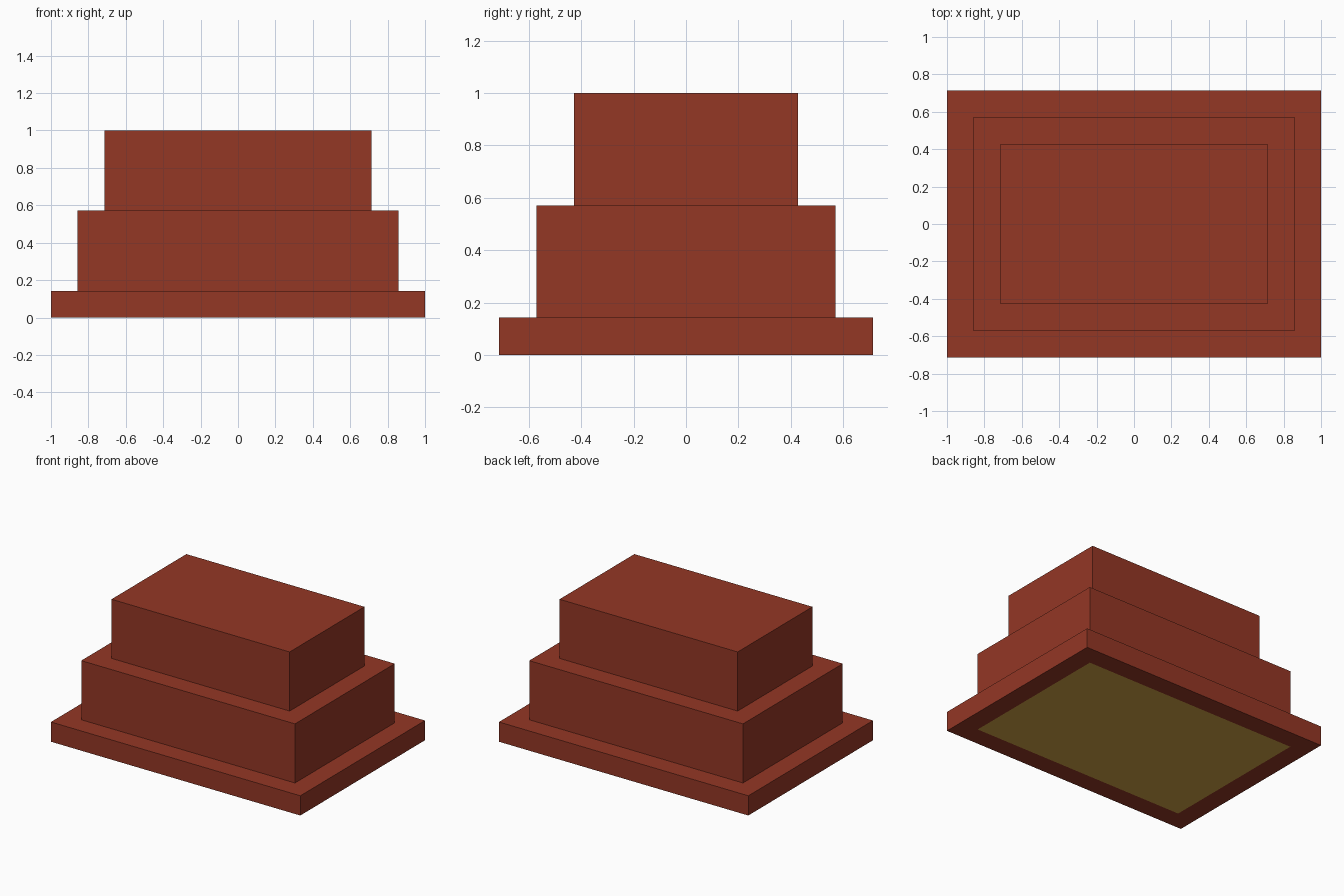
import bpy, bmesh

if "Cube" in bpy.data.objects:
    bpy.data.objects.remove(bpy.data.objects["Cube"])


def material(name, rgb):
    m = bpy.data.materials.new(name)
    m.diffuse_color = (*rgb, 1.0)
    m.use_nodes = True
    m.node_tree.nodes["Principled BSDF"].inputs["Base Color"].default_value = m.diffuse_color
    return m


brick_red = material("brick red", (0.296, 0.038, 0.0185))
gold = material("gold", (0.64, 0.37, 0.058))


def tier(name, size_x, size_y, z0, z1, underside_rim=None):
    bm = bmesh.new()
    bmesh.ops.create_cube(bm, size=1.0)
    for v in bm.verts:
        v.co.x *= size_x
        v.co.y *= size_y
        v.co.z = z1 if v.co.z > 0 else z0
    bm.normal_update()
    # Gold panel inset into the underside
    if underside_rim:
        bottom = min(bm.faces, key=lambda f: f.normal.z)
        bmesh.ops.inset_region(bm, faces=[bottom], thickness=underside_rim,
                               use_even_offset=True)
        bottom.material_index = 1
    mesh = bpy.data.meshes.new(name)
    bm.to_mesh(mesh)
    bm.free()
    mesh.materials.append(brick_red)
    if underside_rim:
        mesh.materials.append(gold)
    obj = bpy.data.objects.new(name, mesh)
    bpy.context.collection.objects.link(obj)
    return obj


# Unit step: the model is 14 steps long
S = 1 / 7

# Three stacked tiers, each one step narrower on every side
tier("base_plate", 14 * S, 10 * S, 0, S, underside_rim=S)
tier("middle_block", 12 * S, 8 * S, S, 4 * S)
tier("top_block", 10 * S, 6 * S, 4 * S, 7 * S)
